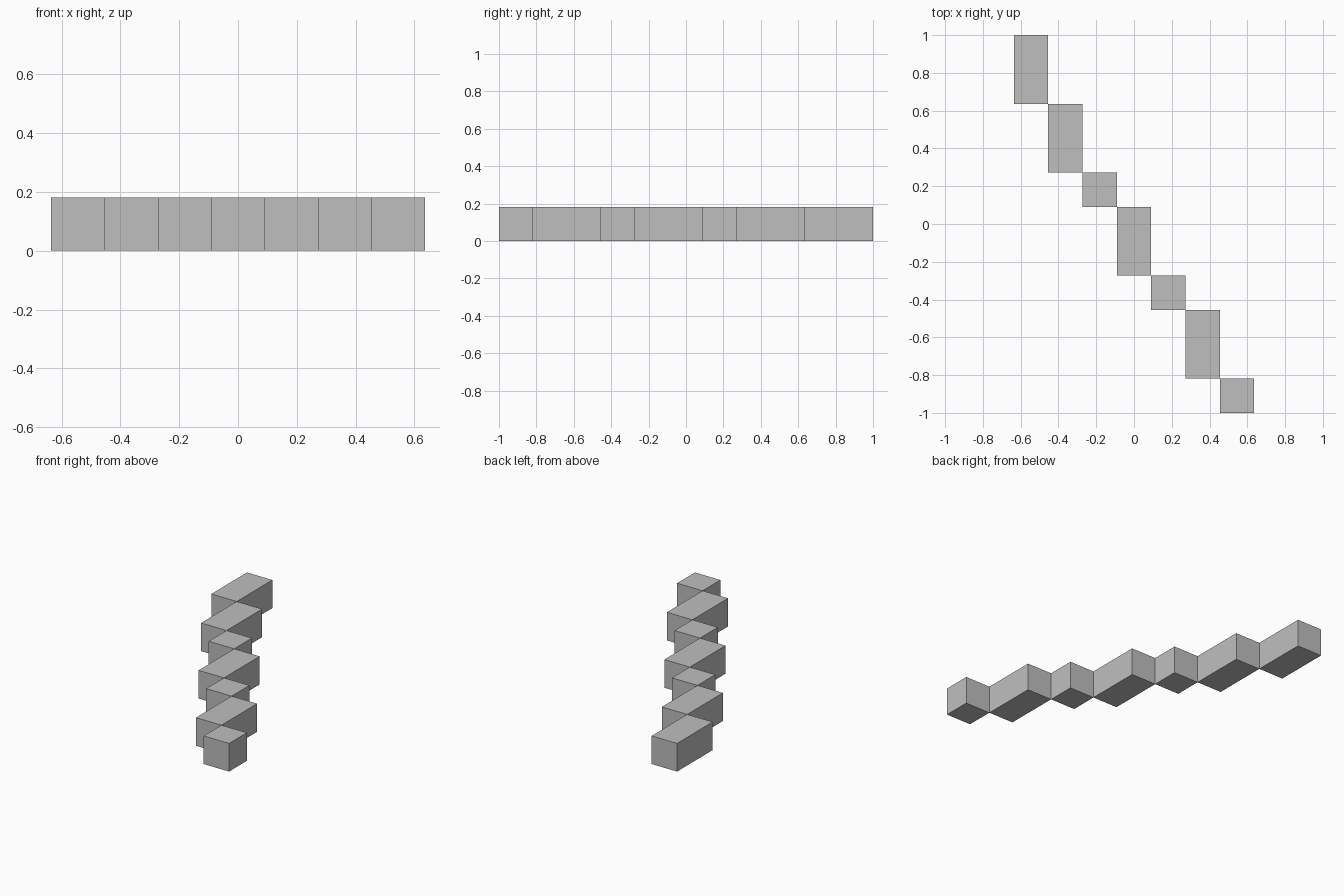
import bpy

cube = bpy.data.objects.get("Cube")
if cube:
    bpy.data.objects.remove(cube, do_unlink=True)

# Single plain grey material
GREY = (0.52, 0.52, 0.52, 1.0)
mat = bpy.data.materials.new("plain_grey")
mat.use_nodes = True
mat.diffuse_color = GREY
bsdf = next(n for n in mat.node_tree.nodes if n.type == 'BSDF_PRINCIPLED')
bsdf.inputs["Base Color"].default_value = GREY

UNIT = 2 / 11                        # width and height of every block
LENGTHS = [2, 2, 1, 2, 1, 2, 1]      # block lengths in units, back to front


def add_block(name, x, y, length):
    """Flat-faced block resting on the ground."""
    bpy.ops.mesh.primitive_cube_add(size=1, location=(x, y, UNIT / 2))
    block = bpy.context.object
    block.name = name
    block.scale = (UNIT, length, UNIT)
    bpy.ops.object.transform_apply(location=False, rotation=False, scale=True)
    block.data.materials.append(mat)


# Diagonal staircase of blocks, each touching the next at a corner edge
back = 1.0
for i, units in enumerate(LENGTHS):
    length = units * UNIT
    x = (i - (len(LENGTHS) - 1) / 2) * UNIT
    kind = "long_block" if units == 2 else "short_block"
    add_block(f"{kind}_{i + 1}", x, back - length / 2, length)
    back -= length
